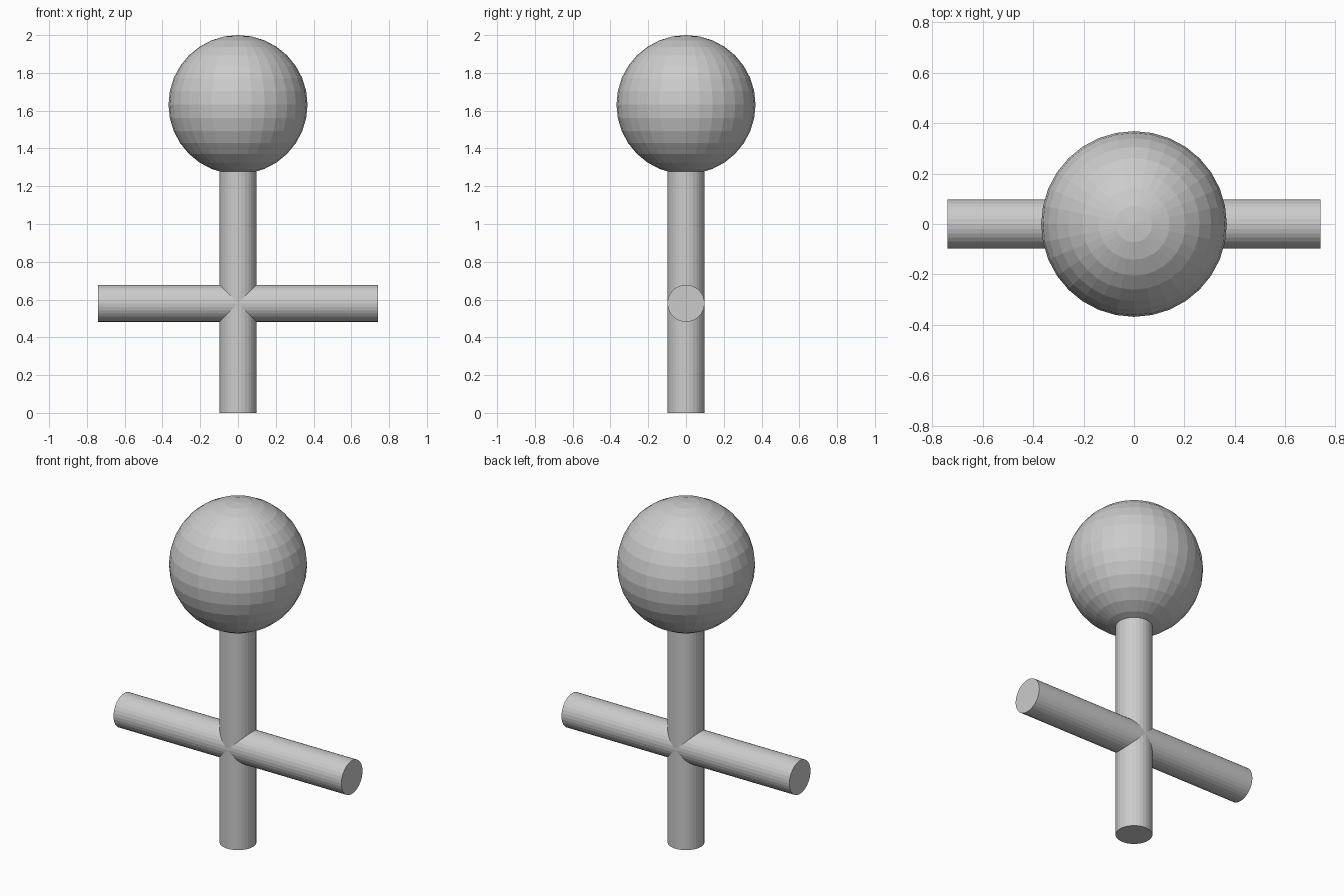
import bpy
from math import pi

cube = bpy.data.objects.get("Cube")
if cube:
    bpy.data.objects.remove(cube, do_unlink=True)

# Single plain grey for every part
grey = bpy.data.materials.new("plain_grey")
grey.use_nodes = True
colour = (0.6, 0.6, 0.6, 1)
grey.diffuse_color = colour
grey.node_tree.nodes["Principled BSDF"].inputs["Base Color"].default_value = colour

ROD_RADIUS = 0.098
ROD_LENGTH = 1.48
HEAD_RADIUS = 0.368


def finish(name):
    """Name the newest part and give it the flat grey finish."""
    part = bpy.context.object
    part.name = name
    part.data.materials.append(grey)
    bpy.ops.object.shade_flat()


def rod(name, height, tilt=0):
    bpy.ops.mesh.primitive_cylinder_add(
        vertices=32, radius=ROD_RADIUS, depth=ROD_LENGTH,
        location=(0, 0, height), rotation=(0, tilt, 0))
    finish(name)


# Upright post, its top hidden inside the head
rod("post", ROD_LENGTH / 2)

# Crossbar running left to right
rod("crossbar", 0.58, pi / 2)

# Faceted ball on top
bpy.ops.mesh.primitive_uv_sphere_add(
    segments=32, ring_count=16, radius=HEAD_RADIUS,
    location=(0, 0, 2 - HEAD_RADIUS))
finish("ball_head")
